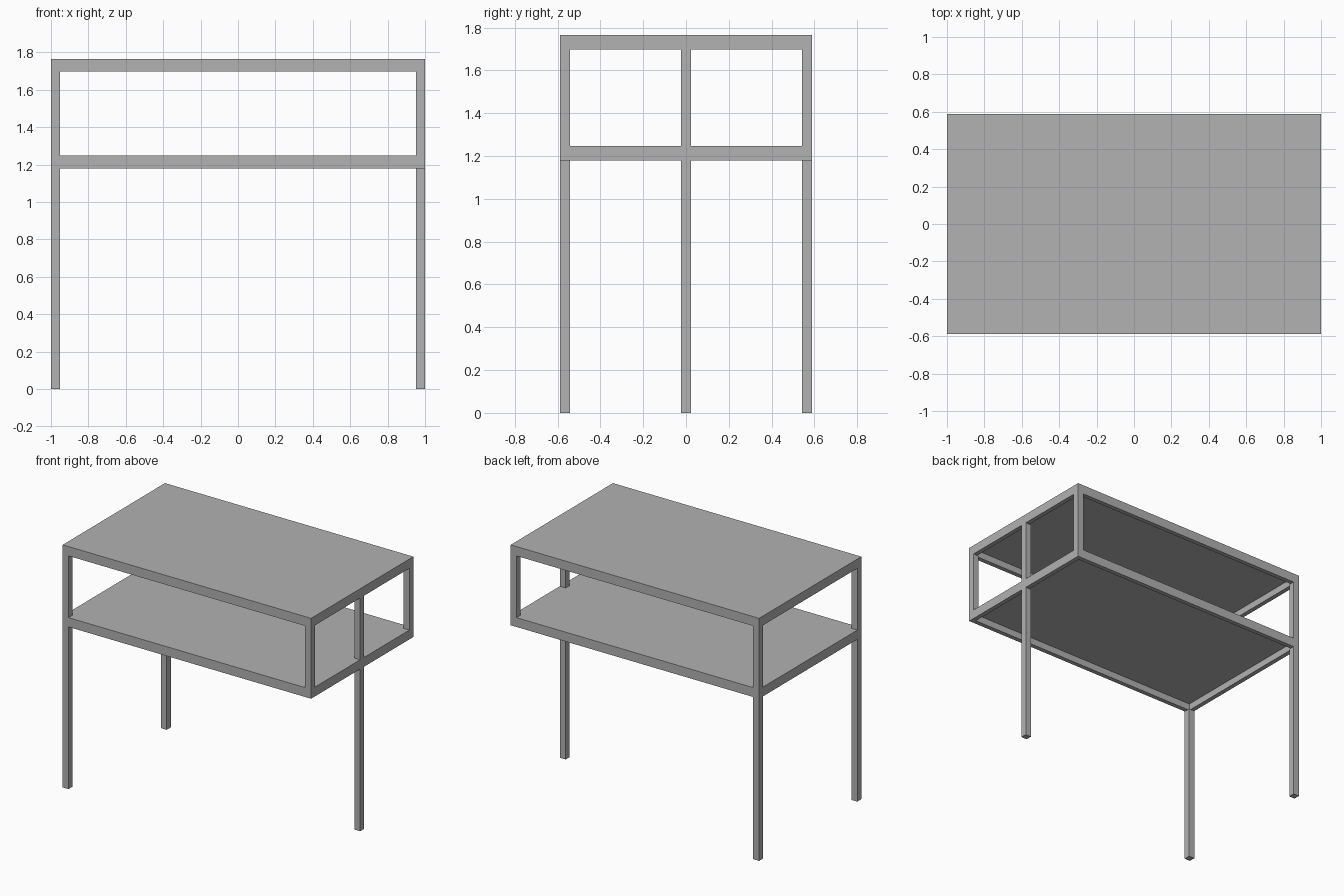
import bpy
import bmesh
from mathutils import Matrix, Vector

default = bpy.data.objects.get("Cube")
if default:
    bpy.data.objects.remove(default, do_unlink=True)

# Main dimensions
HX, HY = 1.0, 0.588        # half width and half depth
TUBE = 0.047               # square tube section
RAIL = 0.068               # rail height
SHELF_Z, TOP_Z = 1.18, 1.697
RECESS = 0.05              # hollow under each panel

metal = bpy.data.materials.new("grey metal")
metal.use_nodes = True
GREY = (0.445, 0.445, 0.445, 1)
metal.diffuse_color = GREY
metal.node_tree.nodes["Principled BSDF"].inputs["Base Color"].default_value = GREY


def box(name, low, high, hollow=False):
    """Box between two corners, optionally with a recess in the underside."""
    low, high = Vector(low), Vector(high)
    bm = bmesh.new()
    bmesh.ops.create_cube(bm, size=1, matrix=Matrix.Translation((low + high) / 2)
                          @ Matrix.Diagonal((*(high - low), 1)))
    if hollow:
        bm.normal_update()
        under = min(bm.faces, key=lambda f: f.calc_center_median().z)
        bmesh.ops.inset_region(bm, faces=[under], thickness=TUBE)
        # Second loop makes the upright inner walls of the frame
        walls = bmesh.ops.extrude_discrete_faces(bm, faces=[under])
        bmesh.ops.translate(bm, verts=walls["faces"][0].verts, vec=(0, 0, RECESS))
    mesh = bpy.data.meshes.new(name)
    bm.to_mesh(mesh)
    bm.free()
    mesh.materials.append(metal)
    obj = bpy.data.objects.new(name, mesh)
    bpy.context.collection.objects.link(obj)
    return obj


def upright(name, x, y, z0, z1):
    """Square tube standing on its centre line."""
    h = TUBE / 2
    return box(name, (x - h, y - h, z0), (x + h, y + h, z1))


# Table top and shelf: framed panels, flush above and hollow below
for name, z in (("table_top", TOP_Z), ("shelf", SHELF_Z)):
    box(name, (-HX, -HY, z), (HX, HY, z + RAIL), hollow=True)

px, py = HX - TUBE / 2, HY - TUBE / 2

# Corner posts between shelf and top
for side, x in (("right", -px), ("left", px)):
    for end, y in (("front", -py), ("back", py)):
        upright(f"{end}_{side}_post", x, y, SHELF_Z + RAIL, TOP_Z)
upright("middle_left_post", px, 0, SHELF_Z + RAIL, TOP_Z)

# Three legs: two corners on one side, one centred on the other
upright("front_right_leg", -px, -py, 0, SHELF_Z)
upright("back_right_leg", -px, py, 0, SHELF_Z)
upright("middle_left_leg", px, 0, 0, SHELF_Z)
